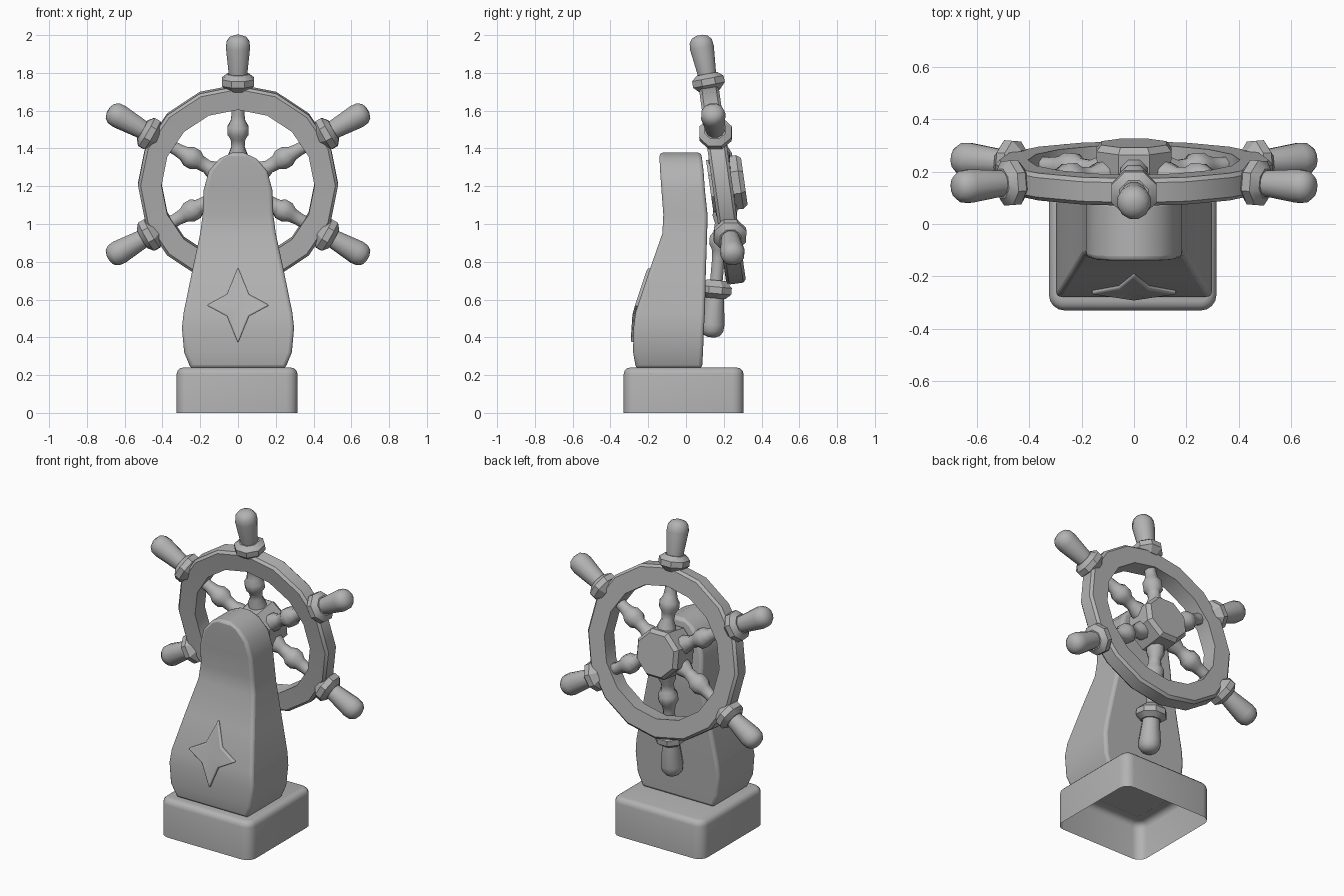
import bpy, bmesh, math
from mathutils import Vector, Matrix

if "Cube" in bpy.data.objects:
    bpy.data.objects.remove(bpy.data.objects["Cube"])

grey = bpy.data.materials.new("plain grey")
grey.use_nodes = True
COLOUR = (0.45, 0.45, 0.45, 1)
grey.diffuse_color = COLOUR
grey.node_tree.nodes["Principled BSDF"].inputs["Base Color"].default_value = COLOUR


def finish(name, bm, matrix=Matrix(), angle=40, bevel=0.0, limit=40, segments=3):
    """Turn a bmesh into a shaded object with an optional rounded edge."""
    bmesh.ops.recalc_face_normals(bm, faces=bm.faces)
    mesh = bpy.data.meshes.new(name)
    bm.to_mesh(mesh)
    bm.free()
    mesh.materials.append(grey)
    ob = bpy.data.objects.new(name, mesh)
    bpy.context.collection.objects.link(ob)
    ob.matrix_world = matrix
    if bevel:
        mod = ob.modifiers.new("rounded edges", 'BEVEL')
        mod.width, mod.segments = bevel, segments
        mod.limit_method, mod.angle_limit = 'ANGLE', math.radians(limit)
    bpy.ops.object.select_all(action='DESELECT')
    ob.select_set(True)
    bpy.context.view_layer.objects.active = ob
    bpy.ops.object.shade_smooth_by_angle(angle=math.radians(angle))
    return ob


def loft(bm, rings, closed=False):
    """Skin between equal rings of points; cap the ends unless closed."""
    rings = [[bm.verts.new(p) for p in ring] for ring in rings]
    n = len(rings[0])
    pairs = list(zip(rings, rings[1:])) + ([(rings[-1], rings[0])] if closed else [])
    for a, b in pairs:
        for i in range(n):
            j = (i + 1) % n
            bm.faces.new((a[i], a[j], b[j], b[i]))
    if not closed:
        bm.faces.new(rings[0])
        bm.faces.new(rings[-1])


def lathe(profile, sides, closed=False, phase=0.0):
    """Revolve (radius, height) pairs around z."""
    bm = bmesh.new()
    angles = [math.tau * (i + phase) / sides for i in range(sides)]
    loft(bm, [[(r * math.cos(a), r * math.sin(a), h) for a in angles]
              for r, h in profile], closed)
    return bm


# Base: open-bottomed box with rounded corners and top edge
X0, X1, Y0, Y1, TOP = -0.325, 0.315, -0.33, 0.305, 0.24
CORNER, EDGE, STEPS = 0.06, 0.035, 5


def rounded_ring(z, inset):
    ring = []
    for k, (cx, cy) in enumerate([(X1, Y1), (X0, Y1), (X0, Y0), (X1, Y0)]):
        centre = Vector((cx - math.copysign(CORNER, cx), cy - math.copysign(CORNER, cy)))
        for s in range(STEPS):
            a = math.pi / 2 * (k + s / (STEPS - 1))
            r = CORNER - inset
            ring.append((centre.x + r * math.cos(a), centre.y + r * math.sin(a), z))
    return ring


bm = bmesh.new()
base_rings = [rounded_ring(0, 0)]
for s in range(4):
    a = math.pi / 2 * s / 3
    base_rings.append(rounded_ring(TOP - EDGE + EDGE * math.sin(a), EDGE * (1 - math.cos(a))))
loft(bm, base_rings)
bm.faces.ensure_lookup_table()
bmesh.ops.delete(bm, geom=[f for f in bm.faces if f.calc_center_median().z < 0.01],
                 context='FACES_ONLY')
finish("base", bm)

# Post: height, half width, front y, back y
POST = [(0.235, 0.25, -0.265, 0.085), (0.32, 0.285, -0.28, 0.09),
        (0.45, 0.297, -0.278, 0.095), (0.53, 0.288, -0.268, 0.1),
        (0.75, 0.243, -0.195, 0.105), (0.95, 0.2, -0.125, 0.112),
        (1.05, 0.187, -0.12, 0.114), (1.18, 0.182, -0.13, 0.1),
        (1.28, 0.155, -0.137, 0.093), (1.345, 0.1, -0.14, 0.085),
        (1.378, 0.03, -0.14, 0.08)]
bm = bmesh.new()
loft(bm, [[(-w, f, z), (w, f, z), (w, b, z), (-w, b, z)] for z, w, f, b in POST])
finish("post", bm, bevel=0.018, limit=60)


def post_front(z):
    for (z0, _, f0, _), (z1, _, f1, _) in zip(POST, POST[1:]):
        if z0 <= z <= z1:
            return f0 + (f1 - f0) * (z - z0) / (z1 - z0)


# Star: raised four-pointed ornament following the front of the post
bm = bmesh.new()
mid = 0.57
rings = [[], []]
for i in range(8):
    a = math.pi / 4 * i
    r = 0.082 if i % 2 else (0.165, 0.2)[i // 2 % 2]
    x, z = r * math.cos(a), mid + r * math.sin(a)
    for ring, lift in zip(rings, (-0.03, 0.016)):
        ring.append((x, post_front(z) - lift, z))
loft(bm, rings)
caps = [f for f in bm.faces if len(f.verts) == 8]
bmesh.ops.poke(bm, faces=caps)
finish("front_star", bm, bevel=0.008, limit=50, segments=2)

# Wheel rim and hub, leaning towards the post at the top
TILT = math.radians(8)
CENTRE = Vector((0, 0.195, 1.21))
wheel = Matrix.Translation(CENTRE) @ Matrix.Rotation(TILT - math.pi / 2, 4, 'X')
rim = lathe([(0.405, -0.05), (0.515, -0.055), (0.53, -0.04), (0.53, 0.035),
             (0.515, 0.05), (0.405, 0.05)], 16, closed=True)
finish("wheel_rim", rim, wheel, angle=30)
hub = lathe([(0.15, -0.07), (0.155, 0.09), (0.135, 0.115)], 8, phase=0.5)
finish("wheel_hub", hub, wheel, angle=30)

# Spokes: turned bar, flared collar outside the rim, rounded handle
BAR = [(0.055, 0.05), (0.055, 0.15), (0.038, 0.19), (0.042, 0.235), (0.06, 0.26),
       (0.06, 0.3), (0.042, 0.33), (0.036, 0.37), (0.036, 0.5)]
COLLAR = [(0.055, 0.49), (0.092, 0.525), (0.092, 0.56), (0.06, 0.585)]
HANDLE = [(0.048, 0.56), (0.066, 0.725), (0.062, 0.76), (0.045, 0.783), (0.018, 0.793)]


def spoke(name, start, direction):
    m = Matrix.Translation(start) @ direction.to_track_quat('Z', 'Y').to_matrix().to_4x4()
    for part, profile, sides, angle in (("bar", BAR, 8, 50), ("collar", COLLAR, 8, 30),
                                        ("handle", HANDLE, 12, 50)):
        finish(f"{name}_{part}", lathe(profile, sides, phase=0.5), m, angle)


for side, sx in (("left", 1), ("right", -1)):
    for level, sz in (("upper", 1), ("lower", -1)):
        a = math.radians(30)
        spoke(f"{level}_{side}_spoke", CENTRE,
              Vector((sx * math.cos(a), -sz * math.sin(a) * math.sin(TILT),
                      sz * math.sin(a) * math.cos(TILT))))
# The top and bottom spokes both lean towards the post
spoke("top_spoke", Vector((0, 0.22, 1.22)), Vector((0, -0.19, 1)))
spoke("bottom_spoke", Vector((0, 0.205, 1.19)), Vector((0, -0.09, -1)))
